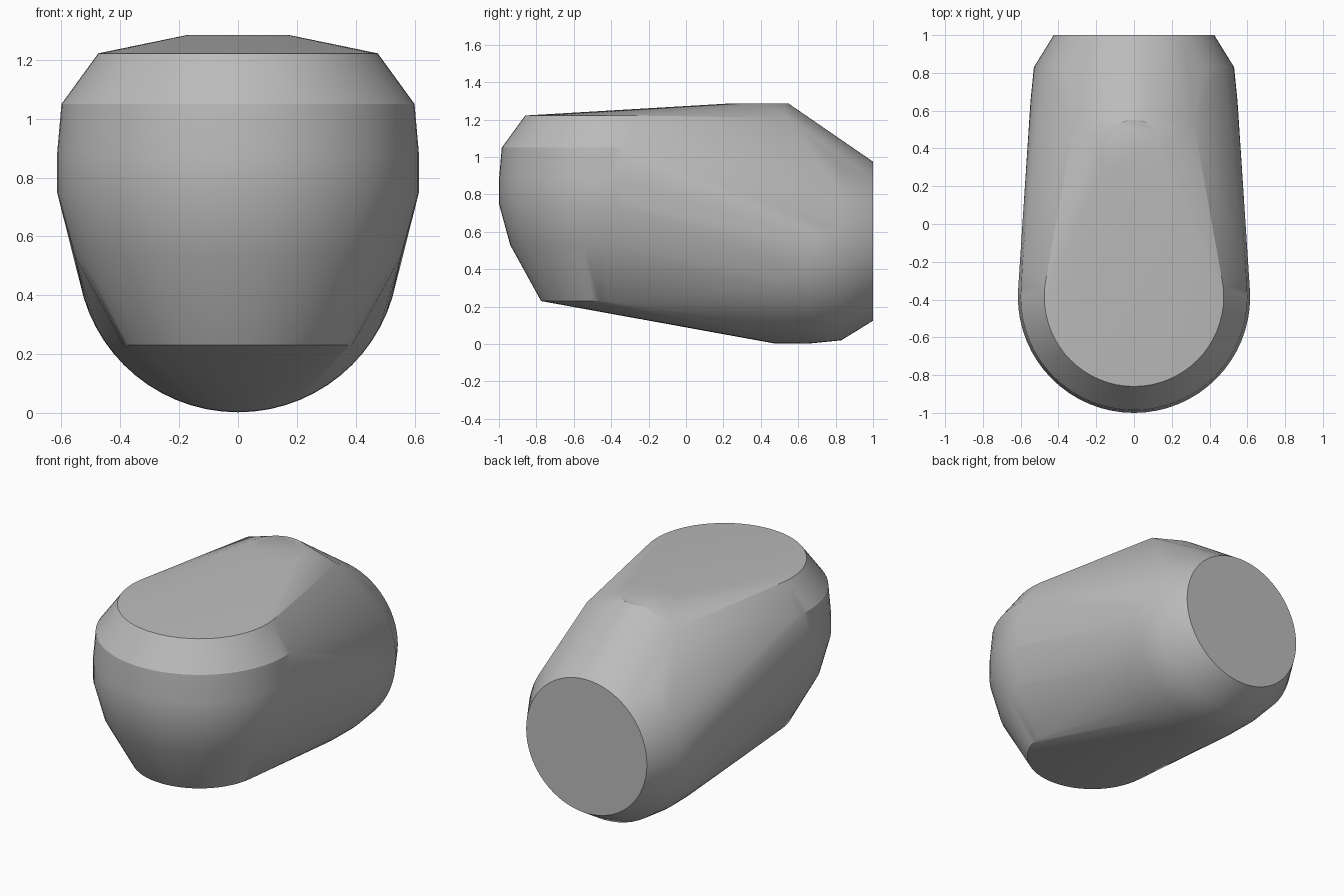
import bpy
import bmesh
import math

cube = bpy.data.objects.get("Cube")
if cube:
    bpy.data.objects.remove(cube, do_unlink=True)

SEGMENTS = 64
bm = bmesh.new()


def ring(radius, place):
    """Add a circle of points; place maps its two flat coordinates to 3D."""
    for i in range(SEGMENTS):
        a = math.tau * i / SEGMENTS
        bm.verts.new(place(radius * math.cos(a), radius * math.sin(a)))


# Rounded front: level circles stacked up a vertical axis
FRONT_Y = -0.385
for z, r in [(0.23, 0.39), (0.53, 0.555), (0.75, 0.615),
             (0.88, 0.615), (1.05, 0.60), (1.222, 0.475)]:
    ring(r, lambda u, v: (u, FRONT_Y + v, z))

# Round back end: upright circles along a horizontal axis
BACK_Z = 0.55
for y, r in [(0.47, 0.546), (0.65, 0.548), (0.83, 0.53), (1.0, 0.425)]:
    ring(r, lambda u, v: (u, y, BACK_Z + v))

# Small raised disc and shoulder corners on the top
ring(0.17, lambda u, v: (u, 0.38 + v, 1.285))
for side in (-1, 1):
    bm.verts.new((side * 0.315, 0.545, 1.21))

# Wrap everything in one tight skin
hull = bmesh.ops.convex_hull(bm, input=bm.verts)
loose = {g for g in hull["geom_interior"] + hull["geom_unused"]
         if isinstance(g, bmesh.types.BMVert)}
bmesh.ops.delete(bm, geom=list(loose), context="VERTS")
bmesh.ops.dissolve_limit(bm, angle_limit=math.radians(0.2),
                         verts=bm.verts, edges=bm.edges)
bmesh.ops.recalc_face_normals(bm, faces=bm.faces)

mesh = bpy.data.meshes.new("body_shell")
bm.to_mesh(mesh)
bm.free()
body = bpy.data.objects.new("body_shell", mesh)
bpy.context.collection.objects.link(body)

# Plain grey
grey = bpy.data.materials.new("plain_grey")
grey.use_nodes = True
color = (0.5, 0.5, 0.5, 1.0)
grey.diffuse_color = color
grey.node_tree.nodes["Principled BSDF"].inputs["Base Color"].default_value = color
mesh.materials.append(grey)

bpy.ops.object.select_all(action="DESELECT")
body.select_set(True)
bpy.context.view_layer.objects.active = body
bpy.ops.object.shade_smooth_by_angle(angle=math.radians(30))
